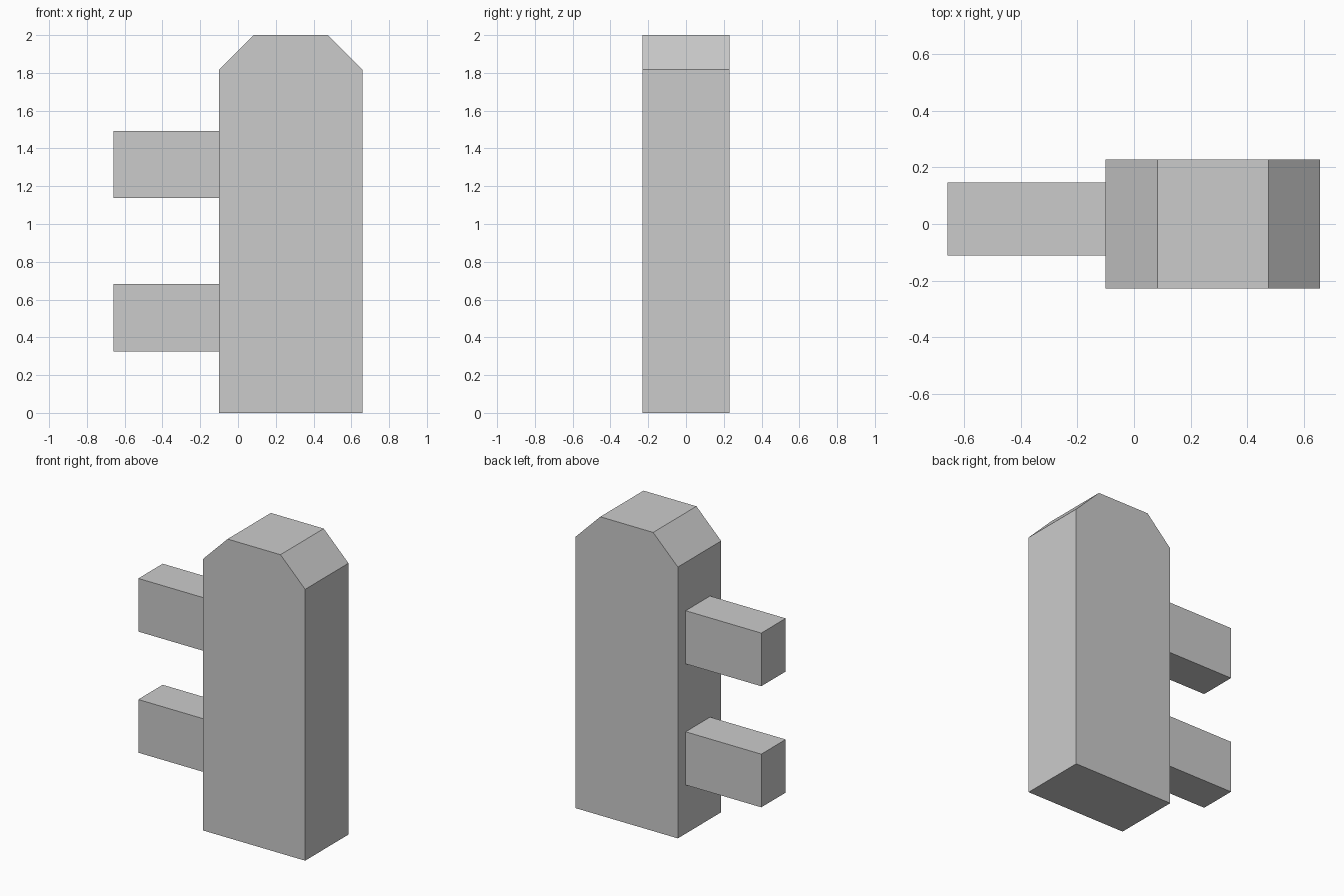
import bpy
import bmesh

if "Cube" in bpy.data.objects:
    bpy.data.objects.remove(bpy.data.objects["Cube"])


def prism(name, profile, y0, y1):
    """Extrude an (x, z) outline from y0 to y1."""
    bm = bmesh.new()
    face = bm.faces.new([bm.verts.new((x, y0, z)) for x, z in profile])
    ext = bmesh.ops.extrude_face_region(bm, geom=[face])
    verts = [v for v in ext["geom"] if isinstance(v, bmesh.types.BMVert)]
    bmesh.ops.translate(bm, verts=verts, vec=(0, y1 - y0, 0))
    bmesh.ops.recalc_face_normals(bm, faces=bm.faces)
    mesh = bpy.data.meshes.new(name)
    bm.to_mesh(mesh)
    bm.free()
    obj = bpy.data.objects.new(name, mesh)
    bpy.context.collection.objects.link(obj)
    return obj


LEFT, RIGHT, TOP, CHAMFER = -0.10, 0.658, 2.0, 0.183

# Upright body with chamfered top corners
prism("body", [(LEFT, 0), (RIGHT, 0), (RIGHT, TOP - CHAMFER),
               (RIGHT - CHAMFER, TOP), (LEFT + CHAMFER, TOP),
               (LEFT, TOP - CHAMFER)], -0.229, 0.229)

# Two side prongs, set slightly towards the back
for name, z in (("lower_prong", 0.326), ("upper_prong", 1.137)):
    prism(name, [(-0.66, z), (LEFT, z), (LEFT, z + 0.356), (-0.66, z + 0.356)],
          -0.112, 0.146)
